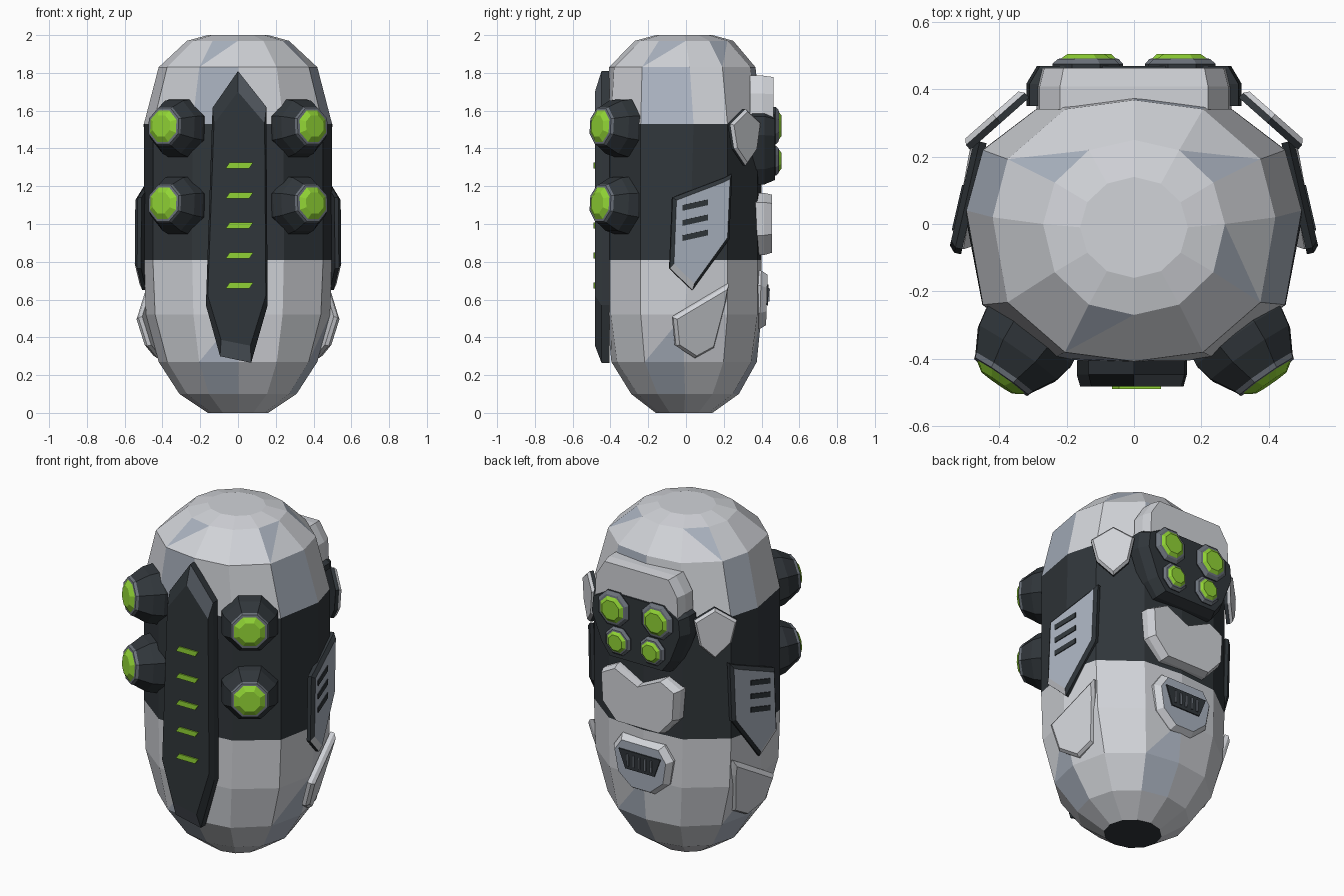
import bpy, bmesh, math
from mathutils import Vector

if "Cube" in bpy.data.objects:
    bpy.data.objects.remove(bpy.data.objects["Cube"])


def material(name, r, g, b):
    m = bpy.data.materials.new(name)
    m.diffuse_color = (r, g, b, 1)
    m.use_nodes = True
    bsdf = next(n for n in m.node_tree.nodes if n.type == 'BSDF_PRINCIPLED')
    bsdf.inputs["Base Color"].default_value = (r, g, b, 1)
    return m


LIGHT, DARK, SLATE, RING, GREEN, EDGE = range(6)
MATS = [material("light grey", .64, .655, .69), material("charcoal", .03, .037, .043),
        material("blue grey", .4, .445, .52), material("mid grey", .15, .17, .2),
        material("lens green", .28, .65, .035), material("dark slate", .09, .105, .125)]


def finish(name, bm):
    bmesh.ops.recalc_face_normals(bm, faces=bm.faces)
    mesh = bpy.data.meshes.new(name)
    bm.to_mesh(mesh)
    bm.free()
    for m in MATS:
        mesh.materials.append(m)
    ob = bpy.data.objects.new(name, mesh)
    bpy.context.collection.objects.link(ob)


def skin(bm, rings, mats):
    """Join successive rings of points with quads and cap both ends."""
    loops = [[bm.verts.new(p) for p in ring] for ring in rings]
    n = len(loops[0])
    for a, b, m in zip(loops, loops[1:], mats):
        for i in range(n):
            j = (i + 1) % n
            bm.faces.new((a[i], a[j], b[j], b[i])).material_index = m
    bm.faces.new(loops[0][::-1]).material_index = mats[0]
    bm.faces.new(loops[-1]).material_index = mats[-1]
    bm.faces.ensure_lookup_table()


def side(c, a, b):
    """Sloped plane on the +x side, addressed by (y, z, lift)."""
    n = Vector((1, -a, -b)).normalized()
    return lambda y, z, d: Vector((c + a * y + b * z, y, z)) + n * d


def back(c, b=0):
    """Sloped plane on the back, addressed by (x, z, lift)."""
    n = Vector((0, 1, -b)).normalized()
    return lambda x, z, d: Vector((x, c + b * z, z)) + n * d


def front(c):
    return lambda x, z, d: Vector((x, c - d, z))


def sym(half):
    return half + [(-x, z) for x, z in reversed(half) if x]


def plate(name, pts, place, depth, face, edge=None, shrink=(.9, .9), mirror=False,
          trim=(), trim_mat=LIGHT):
    """Bevelled slab from a 2D outline on a plane; trim lists recoloured bevels."""
    edge = face if edge is None else edge
    cu = sum(p[0] for p in pts) / len(pts)
    cv = sum(p[1] for p in pts) / len(pts)
    top = [(cu + (u - cu) * shrink[0], cv + (v - cv) * shrink[1]) for u, v in pts]
    for sign, tag in ((1, "left_"), (-1, "right_")) if mirror else ((1, ""),):
        flip = lambda p: Vector((p.x * sign, p.y, p.z))
        bm = bmesh.new()
        skin(bm, [[flip(place(u, v, 0)) for u, v in pts],
                  [flip(place(u, v, depth * .55)) for u, v in pts],
                  [flip(place(u, v, depth)) for u, v in top]], [edge, edge])
        bm.faces[-1].material_index = face
        for i in trim:
            bm.faces[len(pts) + i].material_index = trim_mat
        finish(tag + name, bm)


def lamp(name, centre, axis, profile, mats):
    """Eight-sided turned part along an axis."""
    q = Vector(axis).to_track_quat('Z', 'Y')
    angles = [math.pi / 8 + k * math.pi / 4 for k in range(8)]
    bm = bmesh.new()
    skin(bm, [[Vector(centre) + q @ Vector((r * math.cos(t), r * math.sin(t), h))
               for t in angles] for h, r in profile], mats)
    finish(name, bm)


# Capsule body: twelve-sided rings of
# (height, half width, half depth, centre y, squareness, backward shift of the side corners)
SIDES = 12
RINGS = [(0, .16, .15, -.01, 0, 0), (.1, .31, .285, -.005, .2, 0), (.27, .42, .385, -.01, .7, 0),
         (.52, .487, .41, -.01, 1, 0), (.81, .5, .41, -.01, 1, .03), (1.53, .498, .41, -.01, 1, .05),
         (1.83, .42, .388, -.02, .8, .04), (1.97, .27, .26, -.01, .2, .01), (2, .16, .15, -.01, 0, 0)]


def body_ring(z, rx, ry, cy, sq, shift):
    xs = [0, .5 - .015 * sq, .866 + .035 * sq, 1]
    ys = [1, .866 + .08 * sq, .5 + .06 * sq, 0]
    pts = []
    for k in range(SIDES):
        t = 2 * math.pi * k / SIDES
        step = min(k % 6, 6 - k % 6)
        x = math.copysign(xs[step], math.sin(t)) * rx
        y = -math.copysign(ys[step], math.cos(t)) * ry
        pts.append((x, cy + y + (shift if step == 3 else 0), z))
    return pts


bm = bmesh.new()
skin(bm, [body_ring(*r) for r in RINGS], [LIGHT] * (len(RINGS) - 1))
split = []
for i, f in enumerate(bm.faces):
    row, col = divmod(i, SIDES)
    z = f.calc_center_median().z
    if .81 < z < 1.53 or z < .01:
        f.material_index = DARK
    elif row in (1, 5) and col % 3 == 2:
        f.material_index = SLATE
    elif (row == 2 and col % 3 == 2) or (row == 6 and col in (2, 4, 7, 11)):
        split.append((f, row, col))
# Half-tinted facets, mirrored on the back of the dome
for f, row, col in split:
    a, b, c, d = f.verts
    if col == 7:
        a, b, c, d = b, a, d, c
    bm.faces.remove(f)
    for k, tri in enumerate(((a, b, c), (a, c, d))):
        bm.faces.new(tri).material_index = SLATE if k == (0 if row == 2 else 1) else LIGHT
finish("body", bm)

# Front spine with slanted light bars
plate("front_spine", [(0, 1.81), (.15, 1.62), (.157, .57), (.07, .265), (-.095, .3),
                      (-.17, .57), (-.135, 1.615)], front(-.405), .077, DARK, shrink=(.94, .87),
      trim=(0, 3), trim_mat=EDGE)
for k in range(5):
    z = 1.31 - k * .159
    plate("spine_light_bar", [(-.065, z - .015), (.06, z - .015), (.08, z + .015), (-.045, z + .015)],
          front(-.481), .009, GREEN, shrink=(1, 1))

# Four angled front lamps
for s, tag in ((1, "left"), (-1, "right")):
    for z, level in ((1.508, "upper"), (1.1, "lower")):
        lamp(f"{tag}_{level}_front_lamp", (s * .312, -.335, z), (s * .57, -.82, .07),
             [(-.08, .15), (0, .165), (.06, .152), (.13, .11), (.145, .104), (.147, .09), (.166, .06)],
             [DARK, DARK, DARK, RING, RING, GREEN])

# Shoulder plates
plate("shoulder_plate", [(.22, 1.53), (.3, 1.61), (.375, 1.54), (.355, 1.39), (.3, 1.31), (.24, 1.4)],
      side(.735, -1.13, 0), .035, LIGHT, DARK, mirror=True, trim=range(6))

# Vented side panels with three slots
plate("side_panel", [(-.075, 1.14), (.2, 1.245), (.24, 1.265), (.225, .92), (.03, .65), (-.09, .765)],
      side(.493, -.23, 0), .038, SLATE, DARK, mirror=True, trim=(4,))
for z in (1.07, .99, .91):
    plate("side_slot", [(-.02, z), (.115, z + .03), (.115, z + .06), (-.02, z + .03)],
          side(.53, -.23, 0), .007, DARK, shrink=(1, 1), mirror=True)

# Lower side fins
plate("lower_side_fin", [(.22, .685), (-.075, .51), (-.06, .36), (.04, .295), (.14, .35), (.205, .6)],
      side(.338, -.35, .28), .04, LIGHT, mirror=True)

# Back collar and lamp housing
plate("back_collar", sym([(.22, 1.785), (.28, 1.69), (.29, 1.45)]), back(.34), .124, LIGHT,
      shrink=(.95, .95))
plate("back_lamp_housing", sym([(.2, 1.63), (.31, 1.57), (.32, 1.47), (.25, 1.29), (.19, 1.21)]),
      back(.35), .12, DARK)
for s, tag in ((1, "left"), (-1, "right")):
    for x, z, r, level in ((.143, 1.52, .108, "upper"), (.112, 1.335, .086, "lower")):
        lamp(f"{tag}_{level}_back_lamp", (s * x, .44, z), (0, 1, 0),
             [(0, r), (.035, r), (.05, r * .84), (.052, r * .73), (.065, r * .55)],
             [DARK, RING, RING, GREEN])

# Notched back plate
plate("back_plate", sym([(0, 1.09), (.16, 1.165), (.255, 1.115), (.245, .94), (.15, .835)]),
      back(.36), .095, LIGHT, shrink=(.93, .93))

# Lower back vent
plate("back_vent_frame", sym([(.14, .755), (.195, .675), (.17, .53), (.07, .445)]),
      back(.335, .03), .075, SLATE, LIGHT, shrink=(.86, .86))
plate("back_vent", sym([(.137, .68), (.095, .57)]), back(.408, .03), .009, DARK, shrink=(1, 1))
for k in range(-2, 3):
    x = k * .038
    plate("vent_bar", [(x - .006, .66), (x + .006, .66), (x + .006, .59), (x - .006, .59)],
          back(.415, .03), .009, RING, shrink=(1, 1))
